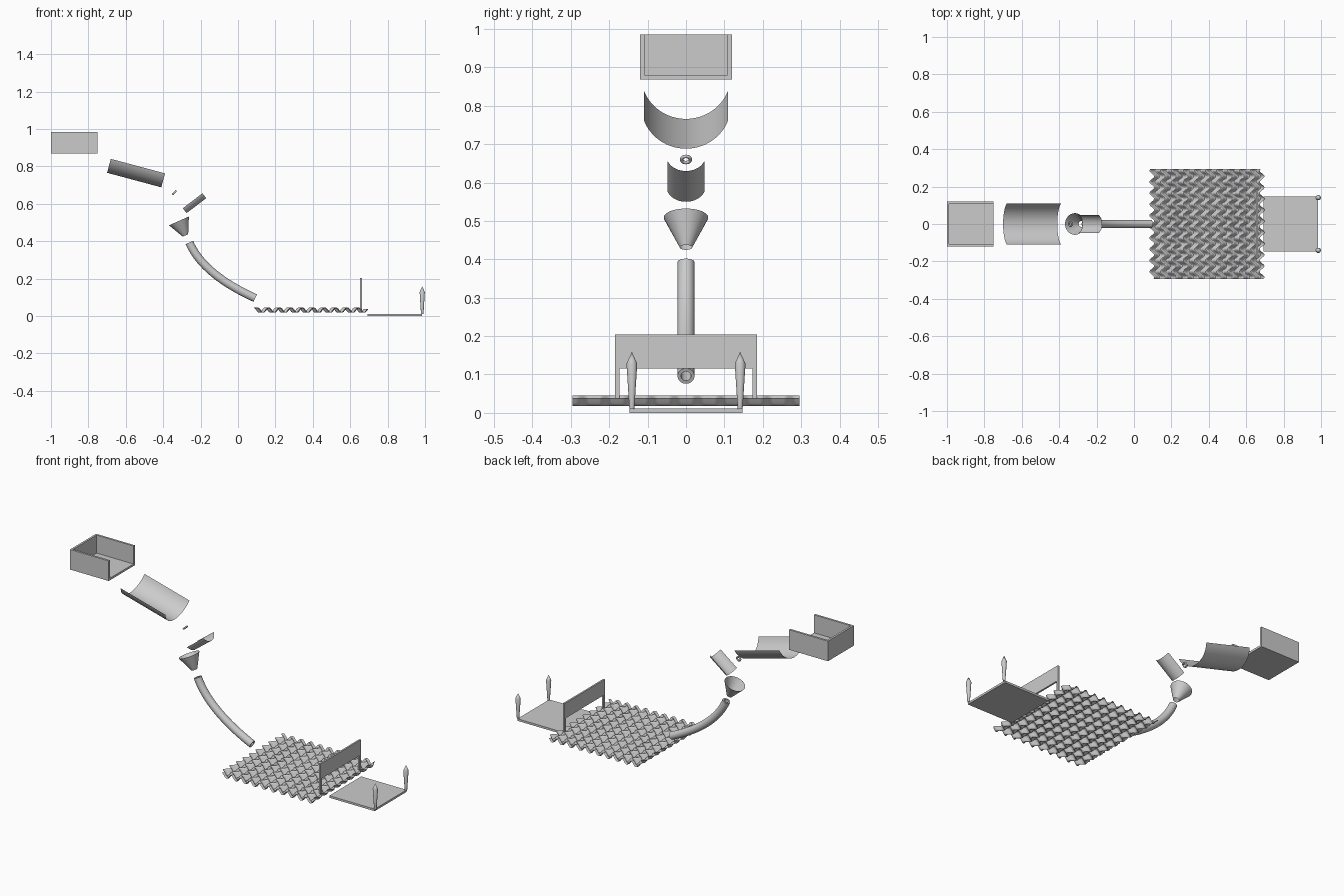
import bpy, bmesh
from math import sin, cos, pi, radians
from mathutils import Matrix, Vector

if "Cube" in bpy.data.objects:
    bpy.data.objects.remove(bpy.data.objects["Cube"])


def finish(bm, name, smooth=True):
    bmesh.ops.remove_doubles(bm, verts=bm.verts, dist=1e-5)
    bmesh.ops.recalc_face_normals(bm, faces=bm.faces)
    me = bpy.data.meshes.new(name)
    bm.to_mesh(me)
    bm.free()
    ob = bpy.data.objects.new(name, me)
    bpy.context.collection.objects.link(ob)
    if smooth:
        bpy.ops.object.select_all(action='DESELECT')
        ob.select_set(True)
        bpy.context.view_layer.objects.active = ob
        bpy.ops.object.shade_smooth_by_angle(angle=radians(35))
    return ob


def boxes(name, *ranges):
    """One object made of boxes, each given as x0, x1, y0, y1, z0, z1."""
    bm = bmesh.new()
    for x0, x1, y0, y1, z0, z1 in ranges:
        m = Matrix.Translation(((x0 + x1) / 2, (y0 + y1) / 2, (z0 + z1) / 2)) \
            @ Matrix.Diagonal((x1 - x0, y1 - y0, z1 - z0, 1))
        bmesh.ops.create_cube(bm, size=1, matrix=m)
    return finish(bm, name, False)


def grid(name, f, us, vs, wrap_u=False, wrap_v=False):
    """Surface of points f(u, v)."""
    bm = bmesh.new()
    rows = [[bm.verts.new(f(u, v)) for v in vs] for u in us]
    nu, nv = len(us), len(vs)
    for i in range(nu if wrap_u else nu - 1):
        for j in range(nv if wrap_v else nv - 1):
            k, l = (i + 1) % nu, (j + 1) % nv
            bm.faces.new((rows[i][j], rows[k][j], rows[k][l], rows[i][l]))
    return finish(bm, name)


def steps(a, b, n):
    return [a + (b - a) * i / n for i in range(n + 1)]


def ring(n):
    return steps(0, 2 * pi, n)[:-1]


def lathe(name, profile, loc, tilt=0, closed=False, n=32):
    ob = grid(name, lambda p, a: (p[0] * cos(a), p[0] * sin(a), p[1]),
              profile, ring(n), closed, True)
    ob.location = loc
    ob.rotation_euler.y = radians(tilt)
    return ob


def trough(name, length, radius, half_angle, loc, tilt):
    a = radians(half_angle)
    ob = grid(name, lambda x, t: (x, radius * sin(t), radius * (1 - cos(t))),
              [-length / 2, length / 2], steps(-a, a, 32))
    ob.location = loc
    ob.rotation_euler.y = radians(tilt)
    return ob


# Start tray, open at the top and toward +x
W = 0.012
boxes("start_tray",
      (-1, -0.75, -0.12, 0.12, 0.868, 0.868 + W),
      (-1, -1 + W, -0.12, 0.12, 0.868, 0.985),
      (-1, -0.75, -0.12, -0.12 + W, 0.868, 0.985),
      (-1, -0.75, 0.12 - W, 0.12, 0.868, 0.985))

# Curved chutes
trough("upper_chute", 0.30, 0.117, 70, (-0.555, 0, 0.727), 15)
trough("deflector_chute", 0.132, 0.0515, 69, (-0.2225, 0, 0.59), -37.3)

# Small tilted ring
lathe("ring", [(0.0115 + 0.0045 * cos(a), 0.0045 * sin(a)) for a in ring(12)],
      (-0.34, 0, 0.66), -45, True)

# Funnel, open at both ends
lathe("funnel", [(0.016, 0), (0.058, 0.085)], (-0.281, 0, 0.431), -24)

# Hollow bent tube
P0, P1, P2 = Vector((-0.26, 0, 0.393)), Vector((-0.186, 0, 0.222)), Vector((0.092, 0, 0.096))


def tube_point(u, a):
    t, r = u
    p = P0 * (1 - t) ** 2 + P1 * 2 * t * (1 - t) + P2 * t * t
    d = ((P1 - P0) * (1 - t) + (P2 - P1) * t).normalized()
    side = Vector((-d.z, 0, d.x))
    return p + side * r * cos(a) + Vector((0, r * sin(a), 0))


ts = steps(0, 1, 28)
grid("bent_tube", tube_point, [(t, 0.022) for t in ts] + [(t, 0.013) for t in reversed(ts)],
     ring(28), True, True)

# Mat with zigzag ridges
K = 2 * pi / 0.06
grid("ridged_mat",
     lambda x, y: (0.39 + x + 0.0125 * sin(K * y), y, 0.0315 + 0.0135 * cos(K * (x + 0.295))),
     steps(-0.295, 0.295, 120), steps(-0.295, 0.295, 120))

# Gate over the end of the mat
boxes("gate",
      (0.653, 0.663, -0.185, 0.185, 0.115, 0.204),
      (0.653, 0.663, -0.185, -0.173, 0.03, 0.115),
      (0.653, 0.663, 0.173, 0.185, 0.03, 0.115))

# End plate with two pointed posts
boxes("end_plate", (0.692, 0.985, -0.147, 0.147, 0, 0.012))
for side, y in (("front", -0.141), ("back", 0.141)):
    lathe(side + "_post", [(0, 0.01), (0.0065, 0.01), (0.014, 0.128), (0, 0.159)],
          (0.985, y, 0), n=20)
